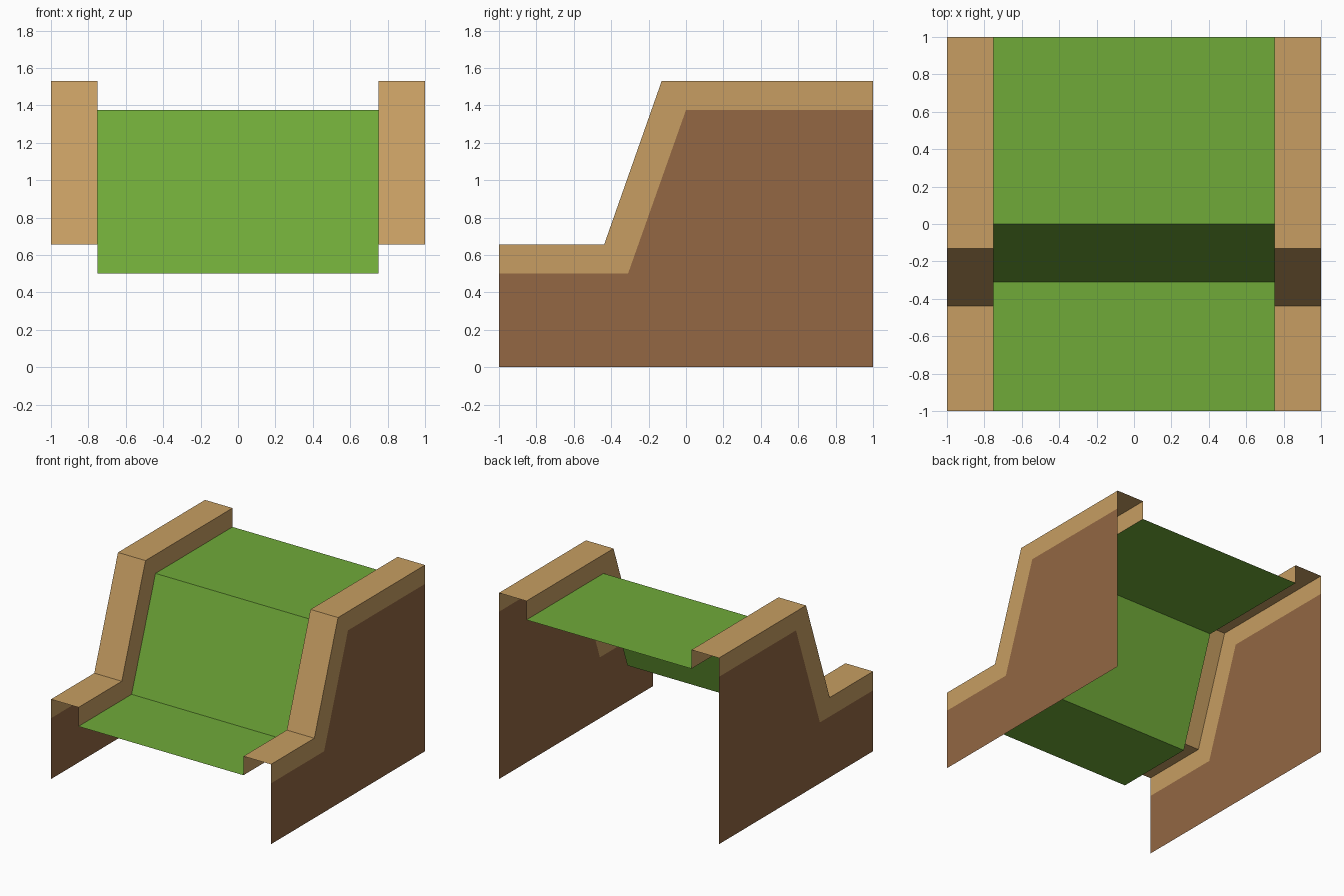
import bpy

if "Cube" in bpy.data.objects:
    bpy.data.objects.remove(bpy.data.objects["Cube"])

def material(name, rgb):
    lin = [((c / 255 + 0.055) / 1.055) ** 2.4 for c in rgb]
    m = bpy.data.materials.new(name)
    m.diffuse_color = (*lin, 1)
    m.use_nodes = True
    m.node_tree.nodes["Principled BSDF"].inputs["Base Color"].default_value = m.diffuse_color
    return m

GRASS = material("grass green", (112, 170, 57))
TAN = material("light tan", (199, 158, 98))
SOIL = material("soil brown", (147, 103, 67))

# Side profiles (y, z): ground line, grass line and kerb top line
BASE = [(-1, 0), (-0.31, 0), (0, 0), (1, 0)]
GROUND = [(-1, 0.5), (-0.31, 0.5), (0, 1.375), (1, 1.375)]
KERB = [(-1, 0.656), (-0.4375, 0.656), (-0.13, 1.53), (1, 1.53)]

def strip(name, a, xa, b, xb, mat, flip=False):
    """Sheet of quads joining profile a at xa to profile b at xb."""
    n = len(a)
    verts = [(xa, y, z) for y, z in a] + [(xb, y, z) for y, z in b]
    faces = [(i, i + 1, n + i + 1, n + i) for i in range(n - 1)]
    if flip:
        faces = [f[::-1] for f in faces]
    me = bpy.data.meshes.new(name)
    me.from_pydata(verts, [], faces)
    me.materials.append(mat)
    ob = bpy.data.objects.new(name, me)
    bpy.context.collection.objects.link(ob)

# Grass sheet with its slope
strip("grass_slope", GROUND, 0.75, GROUND, -0.75, GRASS)

# Kerbs and outer walls, open at the ends and below
for s, side in ((1, "right"), (-1, "left")):
    f = s < 0
    strip(side + "_kerb_top", KERB, s, KERB, s * 0.75, TAN, f)
    strip(side + "_kerb_inner_wall", KERB, s * 0.75, GROUND, s * 0.75, TAN, f)
    strip(side + "_kerb_outer_wall", GROUND, s, KERB, s, TAN, f)
    strip(side + "_soil_wall", BASE, s, GROUND, s, SOIL, f)
